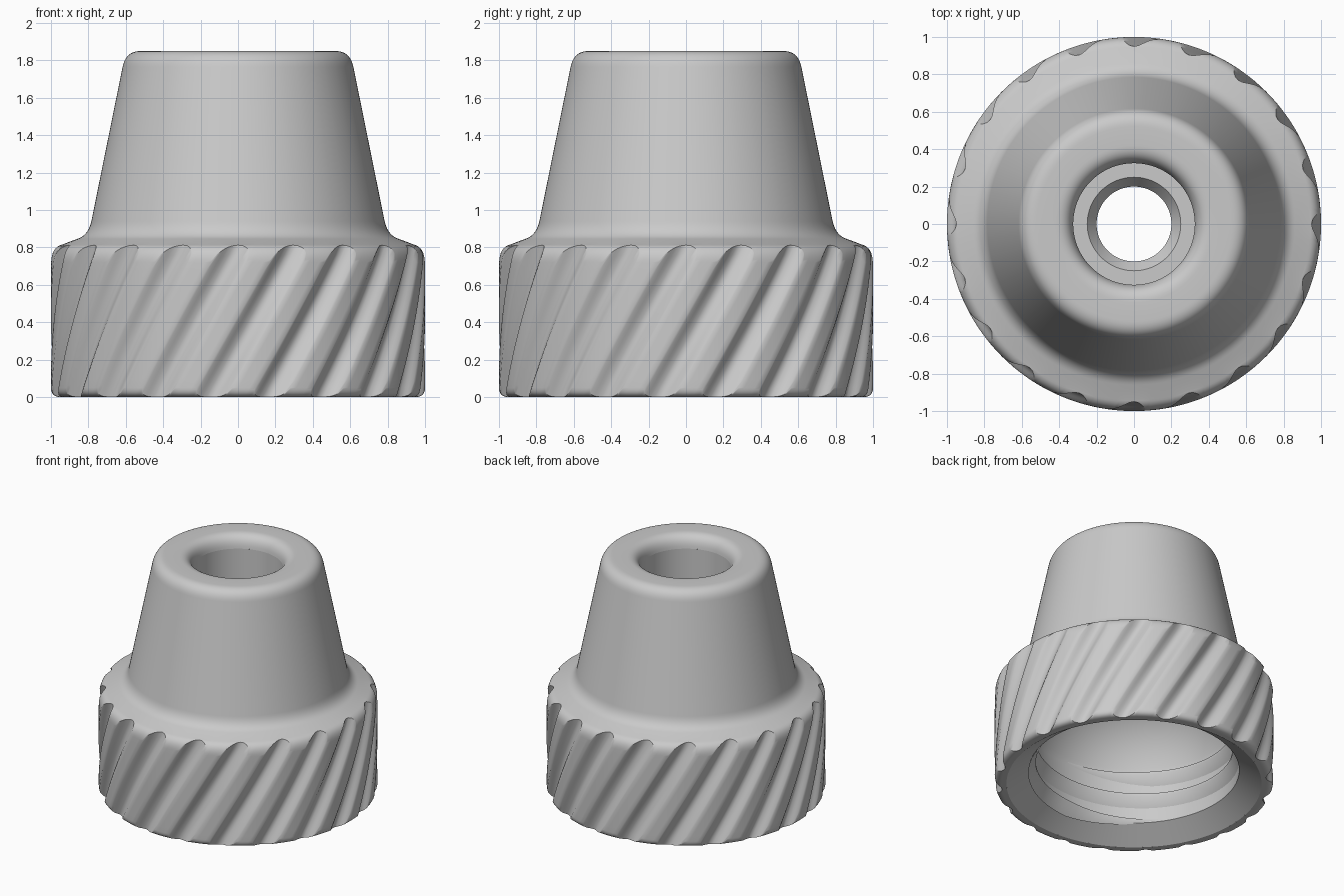
import bpy
from math import radians, sin, cos, pi

cube = bpy.data.objects.get("Cube")
if cube:
    bpy.data.objects.remove(cube, do_unlink=True)

GREY = (0.59, 0.59, 0.59, 1)
mat = bpy.data.materials.new("plain grey")
mat.use_nodes = True
mat.diffuse_color = GREY
mat.node_tree.nodes["Principled BSDF"].inputs["Base Color"].default_value = GREY


def grid_object(name, rows, wrap=True):
    """Skin a list of equal rows of points with quads."""
    n = len(rows[0])
    faces = []
    for i in range(len(rows) - 1):
        for j in range(n if wrap else n - 1):
            k = (j + 1) % n
            faces.append((i * n + j, i * n + k, (i + 1) * n + k, (i + 1) * n + j))
    mesh = bpy.data.meshes.new(name)
    mesh.from_pydata([p for row in rows for p in row], [], faces)
    mesh.materials.append(mat)
    obj = bpy.data.objects.new(name, mesh)
    bpy.context.collection.objects.link(obj)
    bpy.ops.object.select_all(action="DESELECT")
    obj.select_set(True)
    bpy.context.view_layer.objects.active = obj
    bpy.ops.object.shade_smooth_by_angle(angle=radians(35))


def polar(r, a, z):
    return (r * cos(a), r * sin(a), z)


def bend(corner, t):
    """Point on a rounded corner given as start, steering corner, end."""
    return tuple((1 - t) ** 2 * a + 2 * t * (1 - t) * b + t * t * c
                 for a, b, c in zip(*corner))


def curve(p0, p1, p2, steps=10, start=0.0):
    """Rounded corner from parameter start to its end."""
    return [bend((p0, p1, p2), start + (1 - start) * s / steps) for s in range(steps + 1)]


def cut_at(corner, radius):
    """Parameter where a corner that narrows from start to end meets a radius."""
    lo, hi = 0.0, 1.0
    for _ in range(30):
        mid = (lo + hi) / 2
        if bend(corner, mid)[0] >= radius:
            lo = mid
        else:
            hi = mid
    return lo


# Outer shell: knurled skirt, shoulder, tapered neck and rounded mouth
SKIRT_TOP = 0.81
TWIST = 0.577
GROOVES = 20
FOOT = ((1, 0.05), (1, 0), (0.95, 0))
RIM = ((1, 0.72), (1, 0.8), (0.94, 0.815))
neck = [(0.88, 0.838)]
neck += curve((0.86, 0.845), (0.8, 0.865), (0.784, 0.94))
neck += curve((0.617, 1.765), (0.6, 1.85), (0.52, 1.85))
neck += curve((0.42, 1.85), (0.335, 1.85), (0.325, 1.75))


def shell_profile(limit):
    """Profile of one column, with the skirt cut back to the given radius."""
    foot = curve(*FOOT, start=cut_at(FOOT, limit))[::-1]
    rim = curve(*RIM, start=cut_at(RIM, limit))
    low, high = foot[-1][1], rim[0][1]
    wall = [(limit, low + (high - low) * s / 16) for s in range(1, 16)]
    return [(0.915, 0)] + foot + wall + rim + neck


# Half a groove and the land beside it: angle offset in degrees, radius there
half = [(1.4, 0.955), (2.8, 0.969), (3.5, 0.978), (4.2, 0.987), (4.85, 0.994), (5.5, 1)]
groove = [(-a, r) for a, r in half[::-1]] + [(0, 0.95)] + half + [(7.3, 1), (9, 1), (10.7, 1)]
columns = []
for g in range(GROOVES):
    for offset, limit in groove:
        angle = radians(offset + 360 / GROOVES * g - 90)
        columns.append([polar(r, angle + TWIST * (min(z, SKIRT_TOP) - SKIRT_TOP), z)
                        for r, z in shell_profile(limit)])
grid_object("knurled_cap_shell", list(zip(*columns)))

# Inner surface: mouth bore, ledge, countersunk hole, domed cavity and lead-in chamfer
inner = [(0.325, 1.75), (0.325, 1.25), (0.25, 1.25), (0.2, 1.18), (0.2, 1.0)]
inner += curve((0.38, 0.95), (0.66, 0.82), (0.755, 0.5), 14)
inner += [(0.755, 0.11), (0.915, 0)]
SEG = 160
grid_object("inner_bore", [[polar(r, 2 * pi * j / SEG, z) for j in range(SEG)]
                           for r, z in inner])

# Screw thread: tapered helical ridge with a long lower flank
PITCH, TURNS, PER_TURN = 0.18, 2.2, 72
steps = int(TURNS * PER_TURN)
end_angle, end_z = radians(-80), 0.52
section = [(0.76, 0.04), (0.705, 0.01), (0.705, -0.01), (0.76, -0.09)]
coil = []
for s in range(steps + 1):
    back = 2 * pi * (steps - s) / PER_TURN
    z = end_z - PITCH * back / (2 * pi)
    fade = min(1, s / 12, (steps - s) / 12)
    coil.append([polar(0.76 - (0.76 - r) * fade, end_angle - back, z + dz * max(fade, 0.05))
                 for r, dz in section])
grid_object("screw_thread", coil, wrap=False)
